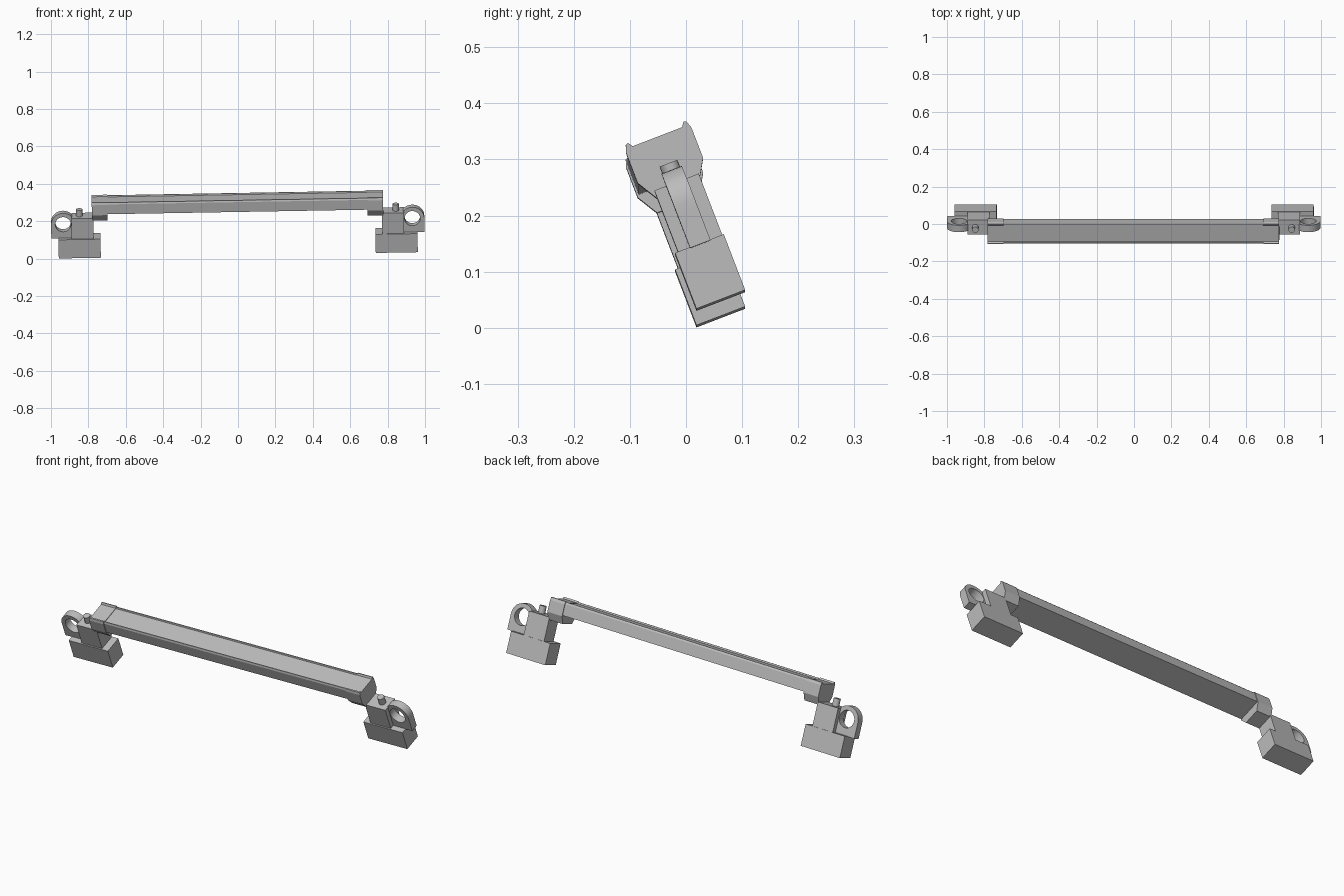
import bpy, bmesh
from math import radians, sin, cos, pi
from mathutils import Matrix

cube = bpy.data.objects.get("Cube")
if cube:
    bpy.data.objects.remove(cube, do_unlink=True)

grey = bpy.data.materials.new("plain_grey")
grey.use_nodes = True
colour = (0.5, 0.5, 0.5, 1)
grey.diffuse_color = colour
grey.node_tree.nodes["Principled BSDF"].inputs["Base Color"].default_value = colour

# Whole assembly leans back and rises slightly towards +x
POSE = (Matrix.Translation((0.002, 0, -0.001))
        @ Matrix.Rotation(radians(-1), 4, 'Y')
        @ Matrix.Rotation(radians(21), 4, 'X'))
MID = 0.07  # depth of the symmetry plane of the bar


def finish(name, bm):
    bmesh.ops.recalc_face_normals(bm, faces=bm.faces)
    mesh = bpy.data.meshes.new(name)
    bm.to_mesh(mesh)
    bm.free()
    mesh.materials.append(grey)
    obj = bpy.data.objects.new(name, mesh)
    obj.matrix_world = POSE
    bpy.context.collection.objects.link(obj)
    return obj


def box(name, x, y, z):
    bm = bmesh.new()
    size = [b - a for a, b in (x, y, z)]
    centre = [(a + b) / 2 for a, b in (x, y, z)]
    bmesh.ops.create_cube(bm, size=1, matrix=Matrix.Translation(centre) @ Matrix.Diagonal((*size, 1)))
    return finish(name, bm)


def extrude_x(name, half, x0, x1):
    """Mirror a half profile of (offset from middle, height), run it along x."""
    profile = [(MID - d, z) for d, z in half] + [(MID + d, z) for d, z in reversed(half)]
    bm = bmesh.new()
    a, b = [[bm.verts.new((x, y, z)) for y, z in profile] for x in (x0, x1)]
    bm.faces.new(a)
    bm.faces.new(b)
    n = len(profile)
    for i in range(n):
        j = (i + 1) % n
        bm.faces.new((a[i], a[j], b[j], b[i]))
    return finish(name, bm)


def eyelet(name, cx, cz, y0, y1, n=32):
    """Arched lug with a round hole through it."""
    bm = bmesh.new()
    rings = []
    for y in (y0, y1):
        outer, inner = [], []
        for i in range(n):
            c, s = cos(2 * pi * i / n), sin(2 * pi * i / n)
            k = 1 if s >= 0 else 1 / max(abs(c), abs(s))
            drop = 0.064 if s >= 0 else 0.079
            outer.append(bm.verts.new((cx + 0.064 * c * k, y, cz + drop * s * k)))
            inner.append(bm.verts.new((cx + 0.042 * c, y, cz + 0.042 * s)))
        rings.append((outer, inner))
    (fo, fi), (bo, bi) = rings
    for a, b in ((fo, fi), (bi, bo), (bo, fo), (fi, bi)):
        for i in range(n):
            j = (i + 1) % n
            bm.faces.new((a[i], a[j], b[j], b[i]))
    return finish(name, bm)


def pin(name, x, z0, z1):
    bm = bmesh.new()
    bmesh.ops.create_cone(bm, cap_ends=True, segments=20, radius1=0.017, radius2=0.017,
                          depth=z1 - z0, matrix=Matrix.Translation((x, MID + 0.001, (z0 + z1) / 2)))
    return finish(name, bm)


# Long bar with raised rails along both top edges
bar = [(0.048, 0.322), (0.051, 0.329), (0.055, 0.329), (0.059, 0.32), (0.059, 0.264)]
extrude_x("bar", bar, -0.70, 0.70)

# End caps with chamfered undersides
cap = [(0.047, 0.3245), (0.053, 0.333), (0.058, 0.331), (0.0625, 0.318),
       (0.0625, 0.26), (0.04, 0.222)]

smooth = []
for side, s in (("left", 1), ("right", -1)):
    def span(a, b):
        return (min(s * a, s * b), max(s * a, s * b))
    extrude_x(side + "_end_cap", cap, *span(0.695, 0.779))
    box(side + "_foot", span(0.735, 0.96), (0.024, 0.117), (0.0105, 0.117))
    box(side + "_bracket", span(0.772, 0.889), (0.03, 0.1145), (0.115, 0.235))
    smooth.append(eyelet(side + "_eyelet", s * 0.934, 0.194, 0.052, 0.091))
    smooth.append(pin(side + "_pin", s * 0.846, 0.23, 0.272))

# Smooth the round parts, keep their edges crisp
bpy.ops.object.select_all(action='DESELECT')
for obj in smooth:
    obj.select_set(True)
bpy.context.view_layer.objects.active = smooth[0]
bpy.ops.object.shade_smooth_by_angle(angle=radians(30))
